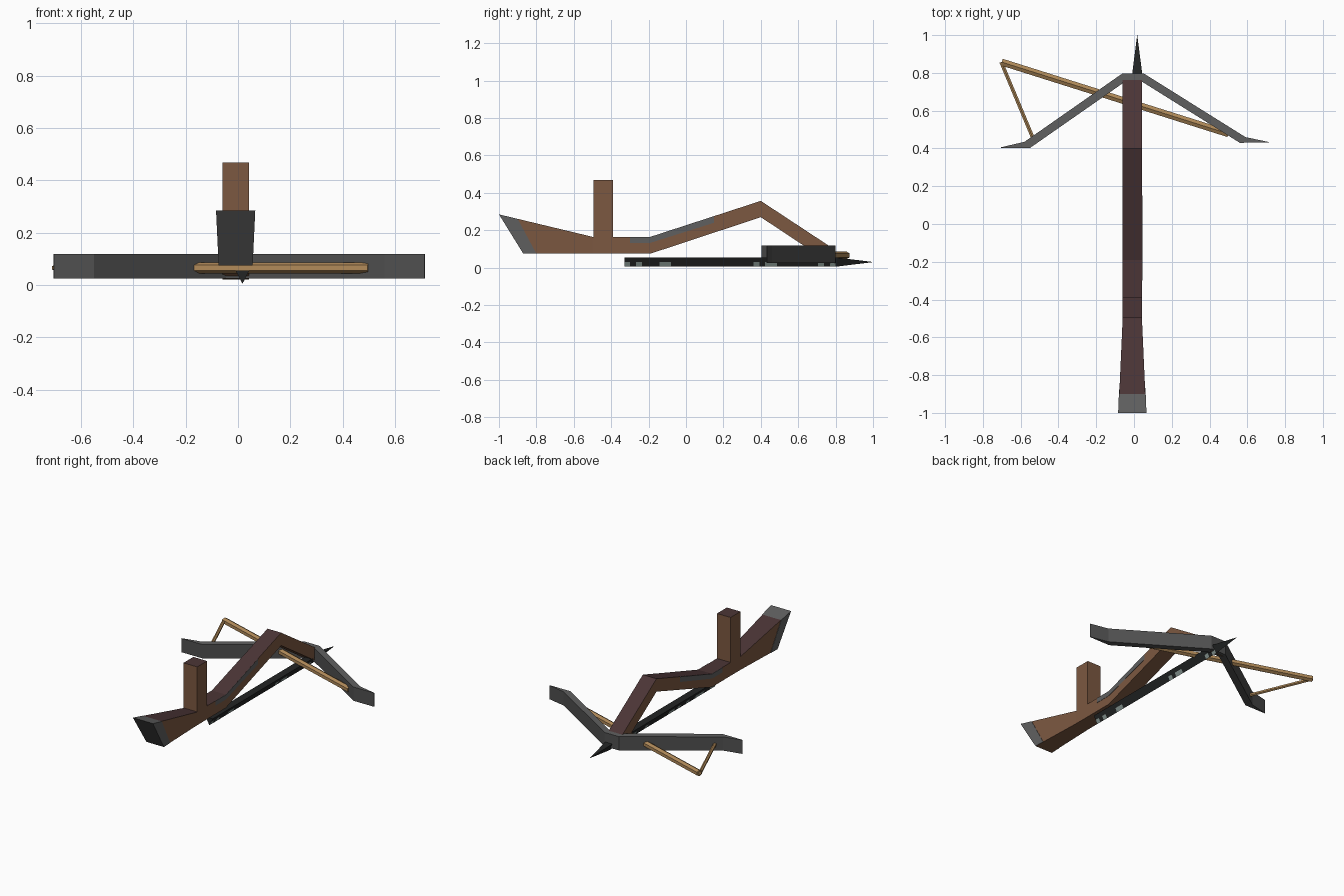
import bpy, bmesh, math, random
from mathutils import Vector

if "Cube" in bpy.data.objects:
    bpy.data.objects.remove(bpy.data.objects["Cube"])

random.seed(4)


def material(name, hexcode):
    m = bpy.data.materials.new(name)
    rgb = [int(hexcode[i:i + 2], 16) / 255 for i in (0, 2, 4)]
    lin = [c / 12.92 if c < 0.04 else ((c + 0.055) / 1.055) ** 2.4 for c in rgb]
    m.diffuse_color = (*lin, 1)
    m.use_nodes = True
    m.node_tree.nodes["Principled BSDF"].inputs["Base Color"].default_value = m.diffuse_color
    return m


WOOD = material("brown wood", "7c5841")
DARK_WOOD = material("dark red wood", "4b3536")
STEEL = material("grey steel", "606060")
DARK_STEEL = material("dark grey steel", "505050")
BLACK = material("black iron", "232525")
PALE = material("pale worn metal", "8c9c97")
TAN = material("tan cord", "b18a59")


def loft(name, rings, mats, rule):
    """Skin closed rings of equal size, cap both ends, colour faces by rule."""
    bm = bmesh.new()
    loops = [[bm.verts.new(p) for p in r] for r in rings]
    n = len(rings[0])
    for a, b in zip(loops, loops[1:]):
        for i in range(n):
            j = (i + 1) % n
            bm.faces.new((a[i], a[j], b[j], b[i]))
    bm.faces.new(loops[0])
    bm.faces.new(loops[-1])
    bmesh.ops.recalc_face_normals(bm, faces=bm.faces)
    for f in bm.faces:
        f.material_index = rule(f.normal, f.calc_center_median())
    me = bpy.data.meshes.new(name)
    bm.to_mesh(me)
    bm.free()
    for m in mats:
        me.materials.append(m)
    ob = bpy.data.objects.new(name, me)
    bpy.context.collection.objects.link(ob)
    return ob


def rod(name, a, b, r, sides=6):
    a, b = Vector(a), Vector(b)
    d = (b - a).normalized()
    u = d.cross(Vector((0, 0, 1))).normalized()
    v = u.cross(d)
    angles = [math.tau * (i + 0.5) / sides for i in range(sides)]
    rings = [[p + r * (math.cos(t) * u + math.sin(t) * v) for t in angles]
             for p in (a, b)]
    return loft(name, rings, [TAN], lambda n, c: 0)


# Stock: bent beam, each station is top y, z, bottom y, z, top and bottom flare
stations = [
    (-1.00, 0.285, -0.87, 0.075, 0.022, 0.012),
    (-0.90, 0.261, -0.80, 0.075, 0.018, 0.010),
    (-0.50, 0.165, -0.50, 0.075, 0, 0),
    (-0.19, 0.165, -0.19, 0.075, 0, 0),
    (0.40, 0.357, 0.40, 0.270, 0, 0),
    (0.775, 0.110, 0.775, 0.022, 0, 0),
]
XL, XR = -0.06, 0.042
rings = [[(XL - ft, yt, zt), (XR + ft, yt, zt), (XR + fb, yb, zb), (XL - fb, yb, zb)]
         for yt, zt, yb, zb, ft, fb in stations]


def stock_rule(n, c):
    if c.y < -0.88:
        return 3 if n.y < -0.5 else 2
    return 1 if n.z > 0.5 else 0


loft("stock", rings, [WOOD, DARK_WOOD, STEEL, DARK_STEEL], stock_rule)
# The butt plate reaches round the sides
for side, x0, x1 in (("left", -1, XL), ("right", 1, XR)):
    plate = [(-1.0, 0.285, 0.022), (-0.9, 0.261, 0.018),
             (-0.80, 0.075, 0.010), (-0.87, 0.075, 0.012)]
    loft(side + "_butt_plate",
         [[(x1 + x0 * (f + e), y, z) for y, z, f in plate] for e in (0, 0.002)],
         [STEEL], lambda n, c: 0)
    # Grey inlay along the upper edge at the bend
    inlay = [(-0.30, 0.165), (-0.19, 0.165), (0.15, 0.275),
             (0.15, 0.24), (-0.19, 0.133), (-0.30, 0.133)]
    loft(side + "_inlay",
         [[(x1 + x0 * e, y, z) for y, z in inlay] for e in (0, 0.002)],
         [STEEL], lambda n, c: 0)

# Upright grip
loft("grip", [[(XL, -0.495, z), (XR, -0.495, z), (XR, -0.39, z), (XL, -0.39, z)]
              for z in (0.12, 0.468)],
     [WOOD, DARK_WOOD], lambda n, c: 1 if n.z > 0.5 else 0)

# Bow limbs: swept back, with outward kinked tips (back point, front point)
outline = [
    ((-0.705, 0.406), (-0.704, 0.403)),
    ((-0.580, 0.435), (-0.550, 0.403)),
    ((-0.060, 0.798), (-0.045, 0.755)),
    ((0.050, 0.798), (0.040, 0.755)),
    ((0.590, 0.460), (0.560, 0.430)),
    ((0.714, 0.434), (0.713, 0.431)),
]
loft("bow_limbs",
     [[(*b, 0.118), (*f, 0.118), (*f, 0.025), (*b, 0.025)] for b, f in outline],
     [DARK_STEEL, STEEL], lambda n, c: 1 if n.z > 0.5 else 0)

# Bowstring: long strand and short strand meeting beyond the left limb
rod("long_string", (-0.70, 0.857, 0.066), (0.50, 0.478, 0.066), 0.021)
rod("short_string", (-0.703, 0.857, 0.066), (-0.535, 0.455, 0.066), 0.011)

# Bolt: three-cornered shaft with worn flecks underneath, then a pointed head
ys = [-0.33 + i * 1.13 / 36 for i in range(37)]


def section(y, s=1):
    c, z = 0.017, 0.03
    pts = [(-0.026, 0.025), (0.026, 0.025), (0.013, 0), (0, -0.025), (-0.013, 0)]
    return [(c + x * s, y, z + h * s) for x, h in pts]


loft("bolt_shaft", [section(y) for y in ys], [BLACK, PALE],
     lambda n, c: 1 if n.z < -0.1 and c.z < 0.03 and random.random() < 0.3 else 0)
loft("bolt_head", [section(0.80), section(1.0, 0.01)], [BLACK], lambda n, c: 0)
